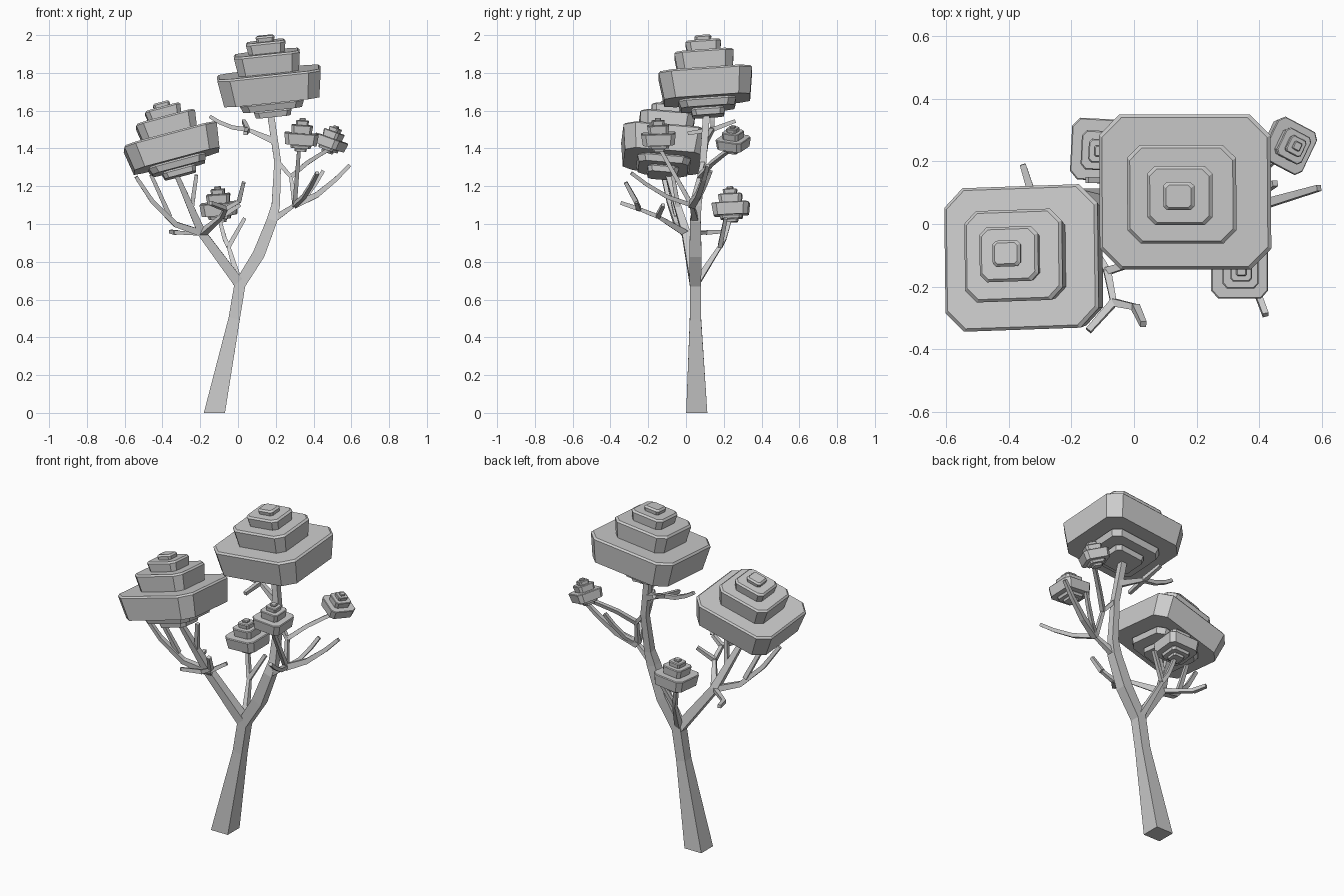
import bpy, bmesh
from math import radians
from mathutils import Vector

default_cube = bpy.data.objects.get("Cube")
if default_cube:
    bpy.data.objects.remove(default_cube, do_unlink=True)

grey_level = 0.6
grey = bpy.data.materials.new("plain grey")
grey.use_nodes = True
grey.diffuse_color = (grey_level, grey_level, grey_level, 1)
shader = grey.node_tree.nodes["Principled BSDF"]
shader.inputs["Base Color"].default_value = grey.diffuse_color


def loft(name, rings):
    """Skin a list of equal-sized point rings and close both ends."""
    bm = bmesh.new()
    loops = [[bm.verts.new(point) for point in ring] for ring in rings]
    for lower, upper in zip(loops, loops[1:]):
        for i in range(len(lower)):
            bm.faces.new((lower[i - 1], lower[i], upper[i], upper[i - 1]))
    bm.faces.new(loops[0])
    bm.faces.new(loops[-1])
    bmesh.ops.recalc_face_normals(bm, faces=bm.faces)
    mesh = bpy.data.meshes.new(name)
    bm.to_mesh(mesh)
    bm.free()
    mesh.materials.append(grey)
    obj = bpy.data.objects.new(name, mesh)
    bpy.context.collection.objects.link(obj)
    return obj


def limb(name, points, widths):
    """Square-section limb through the points, with a half width at each."""
    up, across, depth = Vector((0, 0, 1)), Vector((1, 0, 0)), Vector((0, 1, 0))
    whole = points[-1] - points[0]
    reference = across if abs(whole.normalized().y) > 0.7 else depth
    rings = []
    for i, (point, width) in enumerate(zip(points, widths)):
        before = points[max(i - 1, 0)]
        after = points[min(i + 1, len(points) - 1)]
        along = (point - before).normalized() + (after - point).normalized()
        if point.z == 0:
            along = up
        side = along.cross(reference).normalized() * width
        front = side.cross(along).normalized() * width
        rings.append([point - side - front, point + side - front,
                      point + side + front, point - side + front])
    return loft(name, rings)


BOUGH, TWIG = 0.018, 0.012


def branch(name, base, tip, width=TWIG, sag=1.5):
    """Tapered branch that leaves sideways and then turns up to its tip."""
    points, widths = [], []
    for t in (0, 0.4, 0.75, 1):
        point = base.lerp(tip, t)
        point.z = base.z + (tip.z - base.z) * t ** sag
        points.append(point)
        widths.append(width + (TWIG * 0.8 - width) * t)
    limb(name, points, widths)


def octagon(half, height):
    """Corner-cut rectangle, a little shallower than it is wide."""
    depth, cut = half * 0.9, half * 0.24
    quarter = [(half, depth - cut), (half - cut, depth)]
    right = [(x, -y) for x, y in quarter[::-1]] + quarter
    return [(x, y, height) for x, y in right] + [(-x, -y, height) for x, y in right]


def crown(name, place, size, lean, pitch, turn=0):
    """Stack of flared tiers, each with a thin bevelled rim."""
    rim = 0.01
    floor = -0.16
    rings = []
    for half, top in ((0.1, -0.12), (0.17, -0.075), (0.275, 0.075),
                      (0.175, 0.18), (0.105, 0.24), (0.05, 0.27)):
        rings += [octagon(half * 0.92, floor), octagon(half, top - rim),
                  octagon(half - rim, top)]
        floor = top
    obj = loft(name, rings)
    obj.location = place
    obj.scale = (size, size ** 0.9, size ** 0.8)
    obj.rotation_euler = (radians(pitch), radians(lean), radians(turn))


# Foliage
crown("large_crown", (0.17, 0.107, 1.73), 1, lean=-6, pitch=4)
crown("left_crown", (-0.343, -0.113, 1.4), 0.92, lean=-15, pitch=-5, turn=2)
crown("rear_small_crown", (-0.1, 0.238, 1.08), 0.36, lean=-4, pitch=3, turn=-3)
crown("front_small_crown", (0.335, -0.145, 1.45), 0.33, lean=4, pitch=2)
crown("side_small_crown", (0.49, 0.25, 1.43), 0.27, lean=18, pitch=-8, turn=-28)

# Joints where the limbs meet
root = Vector((-0.125, 0.057, 0))
waist = Vector((-0.02, 0.05, 0.5))
fork = Vector((0.01, 0.05, 0.68))
rib = Vector((0.11, 0.05, 0.84))
shoulder = Vector((0.18, 0.05, 1.02))
collar = Vector((0.2, 0.06, 1.1))
neck = Vector((0.21, 0.09, 1.33))
crest = Vector((0.17, 0.11, 1.6))
left_elbow = Vector((-0.19, 0, 0.95))
left_hand = Vector((-0.33, -0.1, 1.27))
left_wrist = left_elbow.lerp(left_hand, 0.4)
left_knuckle = Vector((-0.36, -0.05, 1.04))
left_rear_knuckle = Vector((-0.33, 0.11, 0.955))
front_wrist = Vector((-0.085, -0.15, 1.04))
front_knuckle = Vector((-0.065, -0.25, 1.08))
front_finger = Vector((0.005, -0.265, 1.12))
rear_knuckle = Vector((-0.05, 0.18, 0.88))
right_knuckle = Vector((0.3, 0.03, 1.1))
right_hand = Vector((0.28, 0.07, 1.25))
upper_knuckle = Vector((0.05, 0.14, 1.5))

# Trunk and its left limb
limb("trunk", [root, waist, fork, rib, shoulder, collar, neck, crest],
     [0.056, 0.03, 0.03, 0.032, 0.028, 0.022, BOUGH, BOUGH])
limb("left_main_limb", [fork, left_elbow, left_wrist, left_hand],
     [0.028, 0.022, BOUGH, TWIG])

# Branches and twigs under the left crown
branch("left_outer_branch", left_elbow, Vector((-0.54, -0.12, 1.25)), BOUGH, sag=2)
branch("left_inner_branch", left_knuckle, Vector((-0.46, -0.1, 1.26)), sag=1)
branch("left_upper_branch", left_wrist, Vector((-0.22, -0.07, 1.26)), sag=1)
branch("left_rear_branch", left_elbow, left_rear_knuckle, sag=1)
branch("left_rear_twig", left_rear_knuckle, Vector((-0.355, 0.19, 0.96)), sag=1)
branch("front_branch", left_elbow, front_wrist, BOUGH, sag=1)
branch("front_stem", front_wrist, front_knuckle, sag=1)
branch("front_left_twig", front_knuckle, Vector((-0.145, -0.34, 1.11)), sag=1)
branch("front_right_twig", front_knuckle, front_finger, sag=1)
branch("front_right_tip", front_finger, Vector((0.03, -0.32, 1.22)), sag=1)
branch("front_side_twig", front_wrist, Vector((0.01, -0.12, 1.1)), sag=1)

# Branch to the rear small crown
branch("rear_branch", fork, rear_knuckle, BOUGH, sag=1)
branch("rear_crown_stem", rear_knuckle, Vector((-0.1, 0.235, 1.04)))
branch("rear_twig", rear_knuckle, Vector((0.035, 0.21, 1.03)), sag=1)

# Branches on the right side of the trunk
branch("right_branch", shoulder, right_knuckle, BOUGH, sag=1)
branch("right_outer_branch", right_knuckle, Vector((0.59, 0.115, 1.31)), BOUGH)
branch("right_fork_twig", right_knuckle, Vector((0.45, 0.13, 1.28)))
branch("right_front_twig", right_knuckle, Vector((0.42, -0.29, 1.27)))
branch("right_stem", right_knuckle, right_hand, sag=1)
branch("right_link", neck, right_hand, sag=1)
branch("front_crown_stem", right_knuckle, Vector((0.325, -0.15, 1.42)), sag=1)
branch("side_crown_stem", right_hand, Vector((0.49, 0.24, 1.4)), sag=0.8)

# Twigs under the large crown
branch("upper_branch", neck.lerp(crest, 0.4), upper_knuckle, BOUGH, sag=1)
branch("upper_left_twig", upper_knuckle, Vector((-0.15, 0.14, 1.57)), sag=2)
branch("upper_rear_twig", upper_knuckle, Vector((0.03, 0.26, 1.545)), sag=1)
branch("upper_front_twig", upper_knuckle, Vector((0.04, 0.01, 1.48)), sag=1)
